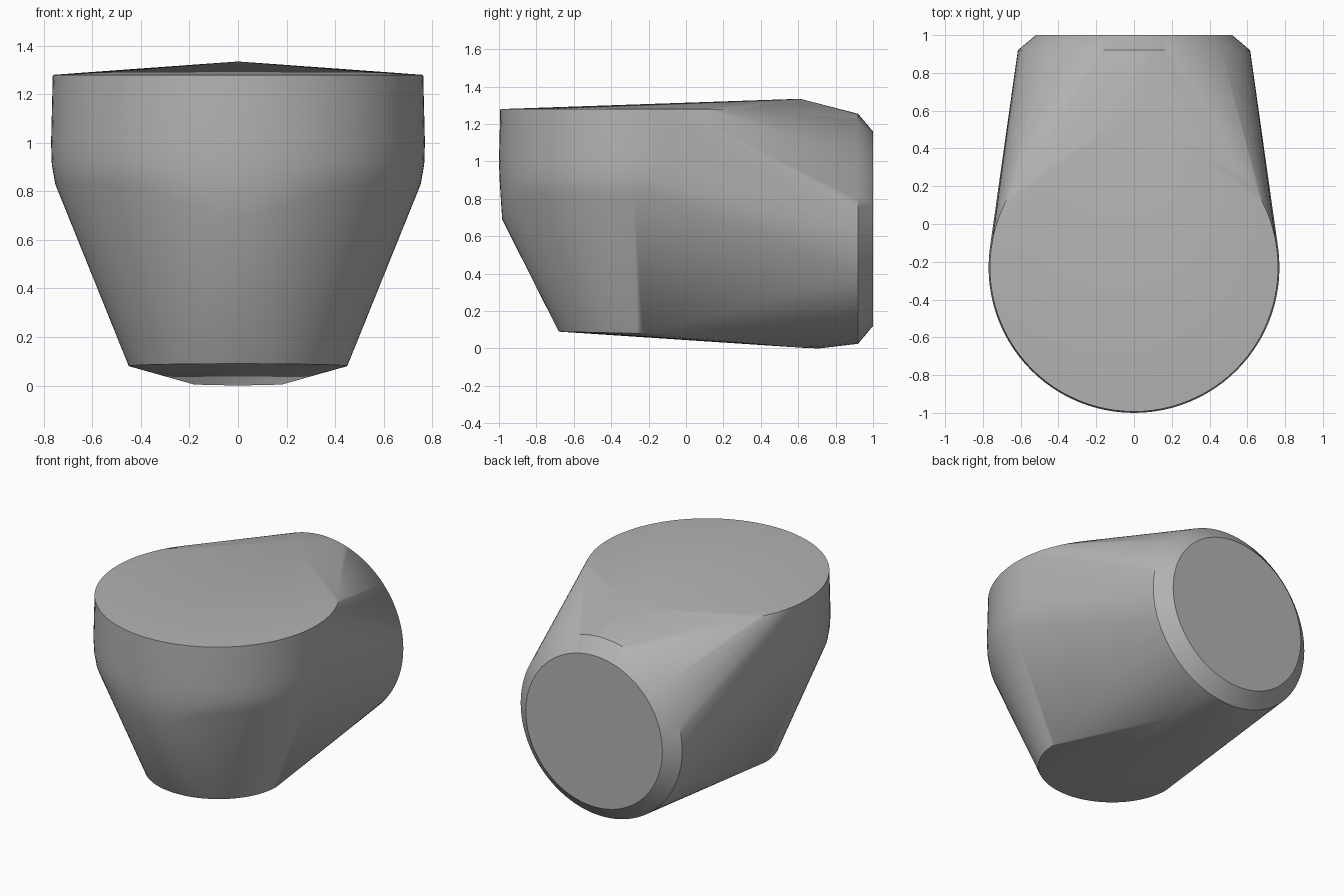
import bpy, bmesh
from math import cos, sin, tau, radians

cube = bpy.data.objects.get("Cube")
if cube:
    bpy.data.objects.remove(cube)

SIDES = 96
CENTRE_Y = -0.23   # axis of the upright round body
AXIS_Z = 0.64      # axis of the rear round end


def upright_ring(radius, height, span=1.0):
    """Ring around the upright axis; height is a function of the frontness, -1 to 1."""
    points = []
    for i in range(SIDES):
        a = tau * i / SIDES
        front = cos(a)
        if front >= 1 - 2 * span - 1e-6:
            points.append((radius * sin(a), CENTRE_Y - radius * front, height(front)))
    return points


def rear_ring(radius, y):
    """Ring around the axis that runs from front to back."""
    return [(radius * cos(tau * i / SIDES), y, AXIS_Z + radius * sin(tau * i / SIDES))
            for i in range(SIDES)]


points = []

# Upright drum: rim, belly and the lower shoulder that dips at the front
points += upright_ring(0.763, lambda f: 1.28)
points += upright_ring(0.770, lambda f: 1.0)
points += upright_ring(0.767, lambda f: 0.91)
points += upright_ring(0.753, lambda f: 0.83 - 0.14 * max(f, 0) ** 12)

# Front half of the small foot, sloping down towards the back
points += upright_ring(0.45, lambda f: 0.08 + 0.01 * max(f, 0), span=0.5)
points += [(-0.18, 0.62, 0.004), (0.18, 0.62, 0.004), (0, 0.71, 0.0)]

# Peak of the top, and the chamfered rear end
points += [(0, 0.61, 1.335)]
points += rear_ring(0.615, 0.92)
points += rear_ring(0.52, 1.0)

# Wrap one skin around all the sections
bm = bmesh.new()
for p in points:
    bm.verts.new(p)
hull = bmesh.ops.convex_hull(bm, input=bm.verts)
spare = {g for g in hull["geom_interior"] + hull["geom_unused"]
         if isinstance(g, bmesh.types.BMVert)}
bmesh.ops.delete(bm, geom=list(spare), context="VERTS")
bmesh.ops.dissolve_limit(bm, angle_limit=radians(0.1), verts=bm.verts, edges=bm.edges)
bmesh.ops.recalc_face_normals(bm, faces=bm.faces)

mesh = bpy.data.meshes.new("rounded_body")
bm.to_mesh(mesh)
bm.free()
body = bpy.data.objects.new("rounded_body", mesh)
bpy.context.collection.objects.link(body)

# One plain grey
grey = bpy.data.materials.new("plain_grey")
grey.use_nodes = True
colour = (0.45, 0.45, 0.45, 1)
grey.diffuse_color = colour
grey.node_tree.nodes["Principled BSDF"].inputs["Base Color"].default_value = colour
mesh.materials.append(grey)

# Soft shading with the hard rims kept crisp
bpy.context.view_layer.objects.active = body
body.select_set(True)
bpy.ops.object.shade_smooth_by_angle(angle=radians(35))
